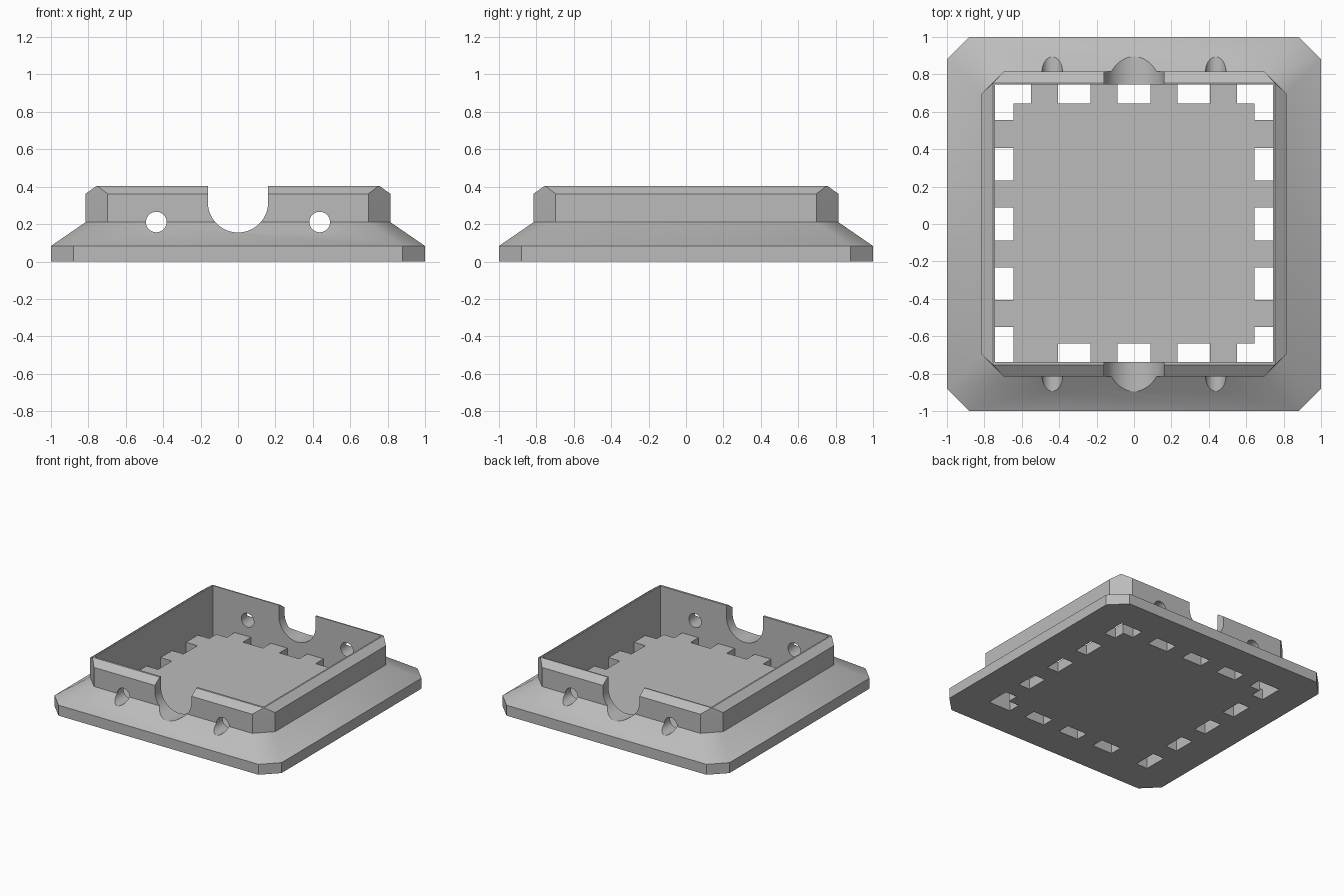
import bpy, bmesh
from math import sin, cos, pi, radians

cube = bpy.data.objects.get("Cube")
if cube:
    bpy.data.objects.remove(cube, do_unlink=True)

grey = bpy.data.materials.new("plain grey")
grey.use_nodes = True
COLOUR = (0.5, 0.5, 0.5, 1)
grey.diffuse_color = COLOUR
grey.node_tree.nodes["Principled BSDF"].inputs["Base Color"].default_value = COLOUR


def finish(bm, name):
    bmesh.ops.recalc_face_normals(bm, faces=bm.faces)
    mesh = bpy.data.meshes.new(name)
    bm.to_mesh(mesh)
    bm.free()
    mesh.materials.append(grey)
    ob = bpy.data.objects.new(name, mesh)
    bpy.context.collection.objects.link(ob)
    return ob


def loft(bm, rings):
    """Close a solid through a stack of rings with equal point counts."""
    rows = [[bm.verts.new(p) for p in ring] for ring in rings]
    n = len(rows[0])
    for low, high in zip(rows, rows[1:]):
        for i in range(n):
            j = (i + 1) % n
            bm.faces.new((low[i], low[j], high[j], high[i]))
    bm.faces.new(rows[0][::-1])
    bm.faces.new(rows[-1])


def box(bm, x0, x1, y0, y1, z0, z1):
    loft(bm, [[(x0, y0, z), (x1, y0, z), (x1, y1, z), (x0, y1, z)] for z in (z0, z1)])


def prism_y(bm, outline):
    loft(bm, [[(x, y, z) for x, z in outline] for y in (-1.5, 1.5)])


def octagon(half, flat, z):
    h, f = half, flat
    return [(x, y, z) for x, y in ((f, -h), (h, -f), (h, f), (f, h),
                                   (-f, h), (-h, f), (-h, -f), (-f, -h))]


def arc(cx, cz, r, start, end, n):
    return [(cx + r * cos(start + (end - start) * i / n),
             cz + r * sin(start + (end - start) * i / n)) for i in range(n + 1)]


# Flared base, upright wall and bevelled rim
WALL, WALL_FLAT, RIM = 0.815, 0.697, 0.755
bm = bmesh.new()
loft(bm, [octagon(1, 0.88, 0), octagon(1, 0.88, 0.083),
          octagon(WALL, WALL_FLAT, 0.21), octagon(WALL, WALL_FLAT, 0.362),
          octagon(RIM, RIM - 0.002, 0.405)])
tray = finish(bm, "tray")

# Square cavity
X, Y0, Y1, FLOOR, DEEP = 0.743, -0.738, 0.745, 0.083, 0.1
bm = bmesh.new()
box(bm, -X, X, Y0, Y1, FLOOR, 0.6)
cutters = [finish(bm, "cavity_cutter")]

# Slots through the floor; front left-hand corner has no sideways arm
middle = [(c - 0.0875, c + 0.0875) for c in (-0.32, 0, 0.32)]
bm = bmesh.new()
for y0, y1, ends in ((Y0, Y0 + DEEP, [(0.55, X)]),
                     (Y1 - DEEP, Y1, [(0.55, X), (-X, -0.55)])):
    for x0, x1 in middle + ends:
        box(bm, x0, x1, y0, y1, -0.2, 0.12)
cutters.append(finish(bm, "row_slot_cutter"))
bm = bmesh.new()
for x0, x1 in ((-X, -X + DEEP), (X - DEEP, X)):
    for y0, y1 in middle + [(Y0, -0.55), (0.557, Y1)]:
        box(bm, x0, x1, y0, y1, -0.2, 0.12)
cutters.append(finish(bm, "column_slot_cutter"))

# U notch and round holes through front and back walls
bm = bmesh.new()
prism_y(bm, arc(0, 0.316, 0.161, pi, 2 * pi, 32) + [(0.161, 0.6), (-0.161, 0.6)])
for side in (-1, 1):
    prism_y(bm, arc(side * 0.437, 0.211, 0.055, 0, 2 * pi, 32)[:-1])
cutters.append(finish(bm, "wall_opening_cutter"))

# Apply the cuts, then drop the cutters
bpy.context.view_layer.objects.active = tray
tray.select_set(True)
for cutter in cutters:
    cutter.hide_render = True
    mod = tray.modifiers.new("cut", "BOOLEAN")
    mod.operation = "DIFFERENCE"
    mod.solver = "EXACT"
    mod.object = cutter
    bpy.ops.object.modifier_apply(modifier=mod.name)
for cutter in cutters:
    bpy.data.objects.remove(cutter, do_unlink=True)

bpy.ops.object.shade_smooth_by_angle(angle=radians(30))
